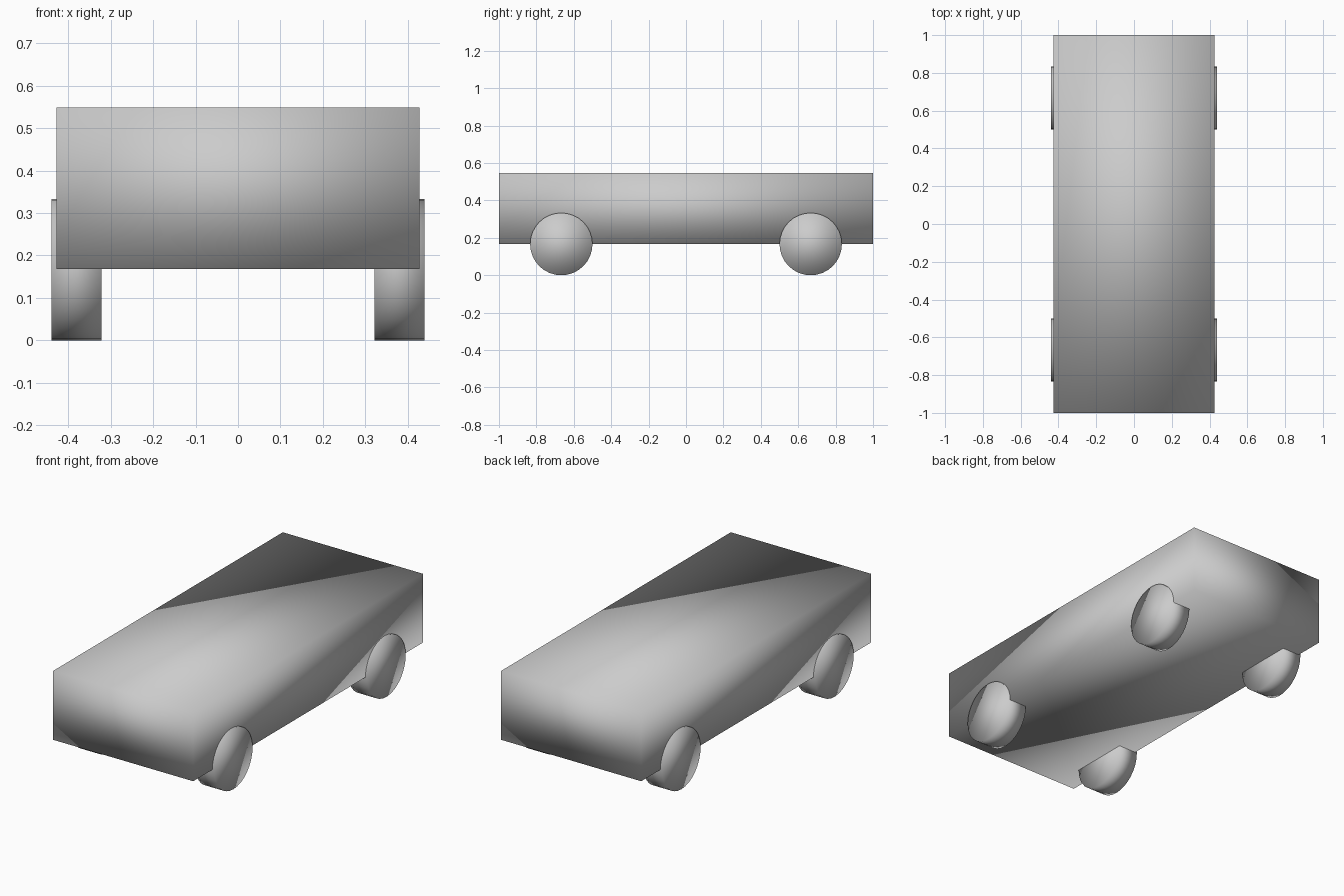
import bpy
import math

if "Cube" in bpy.data.objects:
    bpy.data.objects.remove(bpy.data.objects["Cube"])


def smooth(obj):
    for p in obj.data.polygons:
        p.use_smooth = True


# Body: one plain box, smooth shaded
bpy.ops.mesh.primitive_cube_add(size=1, location=(0, 0, 0.358))
body = bpy.context.object
body.name = "body"
body.scale = (0.854, 2.0, 0.38)
bpy.ops.object.transform_apply(location=False, rotation=False, scale=True)
smooth(body)

# Wheels: four short cylinders lying along x
R = 0.1667
for side, sx in (("left", -1), ("right", 1)):
    for end, sy in (("front", -1), ("back", 1)):
        bpy.ops.mesh.primitive_cylinder_add(
            vertices=32, radius=R, depth=0.118,
            location=(sx * 0.38, sy * 0.6667, R),
            rotation=(0, math.pi / 2, 0))
        wheel = bpy.context.object
        wheel.name = f"{end}_{side}_wheel"
        smooth(wheel)
